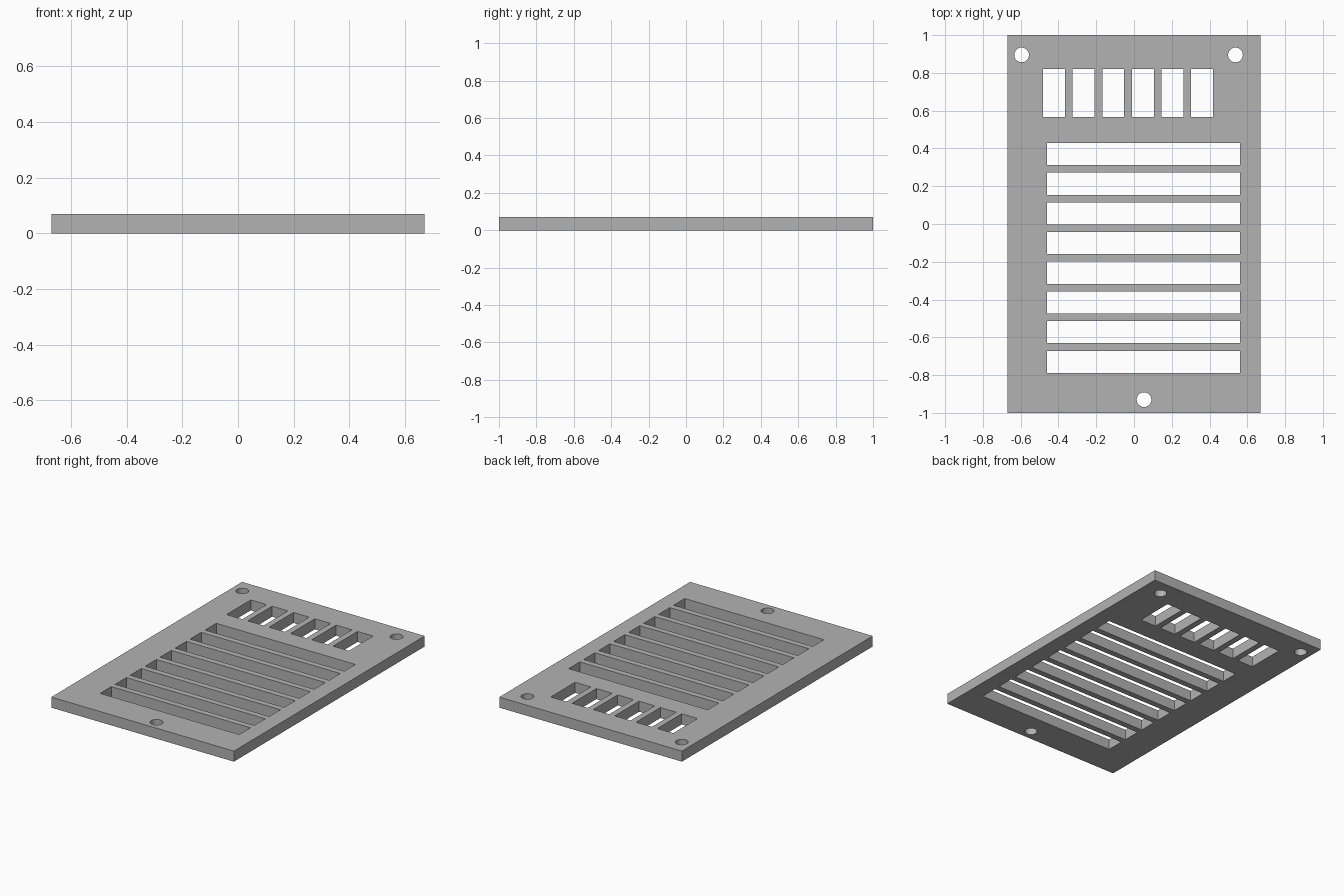
import bpy, bmesh
from mathutils import Matrix, Vector

cube = bpy.data.objects.get("Cube")
if cube:
    bpy.data.objects.remove(cube, do_unlink=True)

THICK = 0.07

grey = bpy.data.materials.new("plain grey")
grey.use_nodes = True
colour = (0.45, 0.45, 0.45, 1)
grey.diffuse_color = colour
grey.node_tree.nodes["Principled BSDF"].inputs["Base Color"].default_value = colour


def add_box(bm, x0, x1, y0, y1, z0, z1):
    centre = Vector((x0 + x1, y0 + y1, z0 + z1)) / 2
    size = Matrix.Diagonal((x1 - x0, y1 - y0, z1 - z0, 1))
    bmesh.ops.create_cube(bm, size=1, matrix=Matrix.Translation(centre) @ size)


def make_object(name, bm):
    mesh = bpy.data.meshes.new(name)
    bm.to_mesh(mesh)
    bm.free()
    mesh.materials.append(grey)
    obj = bpy.data.objects.new(name, mesh)
    bpy.context.collection.objects.link(obj)
    return obj


# Flat plate
bm = bmesh.new()
add_box(bm, -0.67, 0.67, -1, 1, 0, THICK)
plate = make_object("vent_plate", bm)

# Cutter holding every opening
bm = bmesh.new()
low, high = -0.1, THICK + 0.1

# Row of short upright slots
for i in range(6):
    x = -0.481 + i * 0.1566
    add_box(bm, x, x + 0.116, 0.566, 0.821, low, high)

# Stack of long slots
for i in range(8):
    y = 0.429 - i * 0.1572
    add_box(bm, -0.46, 0.561, y - 0.117, y, low, high)

# Screw holes
for x, y in ((-0.595, 0.895), (0.537, 0.895), (0.053, -0.93)):
    bmesh.ops.create_cone(bm, cap_ends=True, segments=32, radius1=0.039, radius2=0.039,
                          depth=high - low,
                          matrix=Matrix.Translation((x, y, THICK / 2)))
cutter = make_object("opening_cutter", bm)
cutter.hide_render = True

# Cut the openings, then drop the cutter
cut = plate.modifiers.new("openings", "BOOLEAN")
cut.operation = "DIFFERENCE"
cut.solver = "EXACT"
cut.object = cutter
bpy.context.view_layer.objects.active = plate
plate.select_set(True)
bpy.ops.object.modifier_apply(modifier=cut.name)
bpy.data.objects.remove(cutter, do_unlink=True)
cutter = None

# Smooth hole walls, crisp edges elsewhere
bpy.ops.object.shade_smooth_by_angle()
